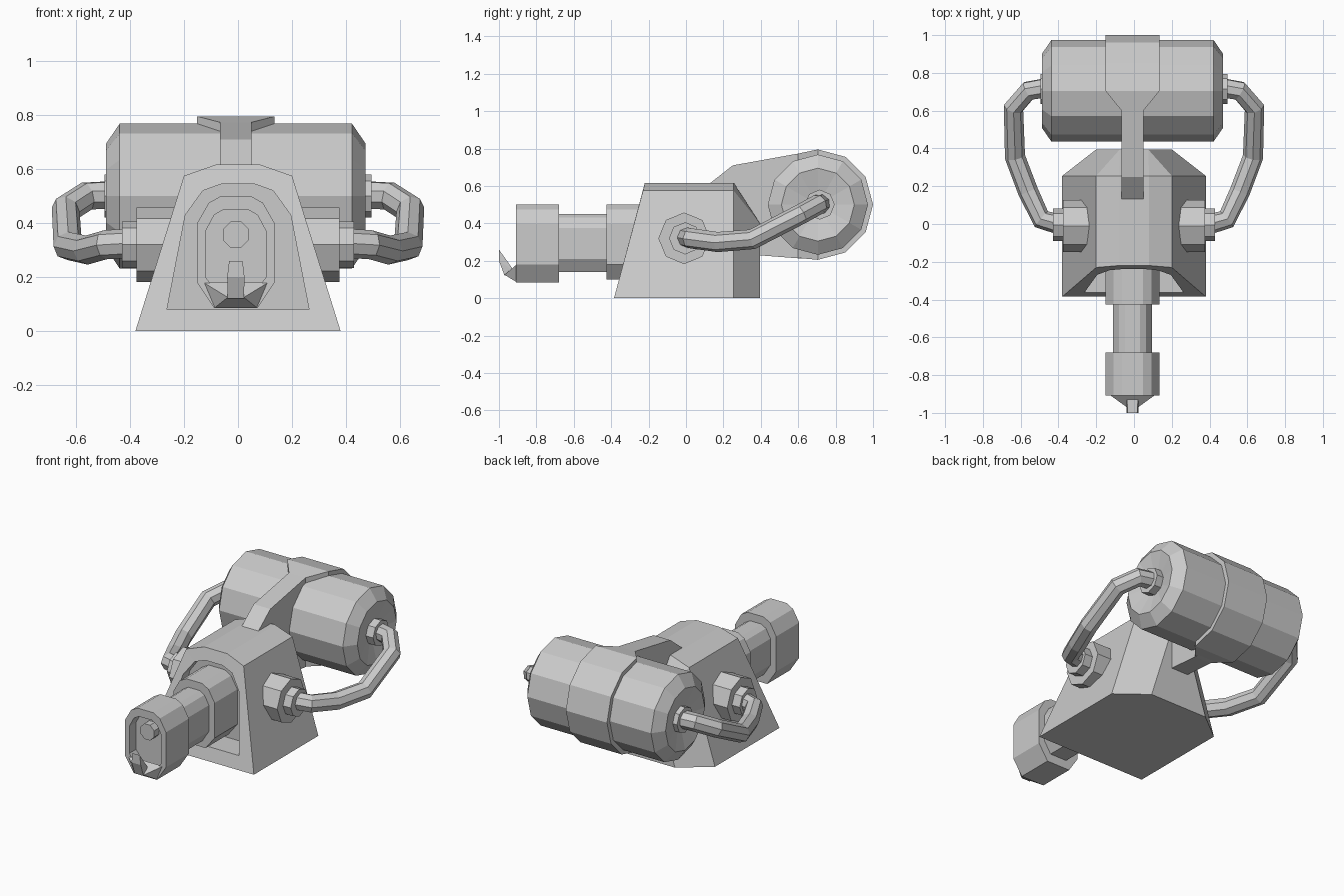
import bpy, bmesh, math
from mathutils import Vector

cube = bpy.data.objects.get("Cube")
if cube:
    bpy.data.objects.remove(cube)

grey = bpy.data.materials.new("plain grey")
grey.use_nodes = True
GREY = (0.6, 0.6, 0.6, 1)
grey.diffuse_color = GREY
grey.node_tree.nodes["Principled BSDF"].inputs["Base Color"].default_value = GREY


def finish(name, bm):
    bmesh.ops.recalc_face_normals(bm, faces=bm.faces)
    mesh = bpy.data.meshes.new(name)
    bm.to_mesh(mesh)
    bm.free()
    mesh.materials.append(grey)
    ob = bpy.data.objects.new(name, mesh)
    bpy.context.collection.objects.link(ob)
    return ob


def hull(name, points):
    """Convex solid around the points, with flat areas merged."""
    bm = bmesh.new()
    for p in points:
        bm.verts.new(p)
    res = bmesh.ops.convex_hull(bm, input=bm.verts)
    loose = [g for g in set(res["geom_interior"] + res["geom_unused"]) if isinstance(g, bmesh.types.BMVert)]
    bmesh.ops.delete(bm, geom=loose, context='VERTS')
    bmesh.ops.dissolve_limit(bm, angle_limit=math.radians(2), verts=bm.verts, edges=bm.edges)
    return finish(name, bm)


def loft(name, rings):
    """Skin a list of equal rings and cap both ends."""
    bm = bmesh.new()
    loops = [[bm.verts.new(p) for p in ring] for ring in rings]
    n = len(loops[0])
    for a, b in zip(loops, loops[1:]):
        for i in range(n):
            j = (i + 1) % n
            bm.faces.new((a[i], a[j], b[j], b[i]))
    bm.faces.new(loops[0])
    bm.faces.new(loops[-1])
    return finish(name, bm)


def mirrored(points):
    return [(s * x, y, z) for s in (1, -1) for x, y, z in points]


def outline(half, y, cx=0):
    """Closed ring at depth y from the right half of a front profile."""
    return [(cx + x, y, z) for x, z in half] + [(cx - x, y, z) for x, z in reversed(half)]


def lathe(name, profile, y, z, sides):
    """Turned part along x from (x, radius) pairs."""
    angles = [2 * math.pi * i / sides for i in range(sides)]
    return loft(name, [[(x, y + r * math.cos(a), z + r * math.sin(a)) for a in angles] for x, r in profile])


def cut(ob, cutter):
    mod = ob.modifiers.new("cut", 'BOOLEAN')
    mod.operation = 'DIFFERENCE'
    mod.solver = 'EXACT'
    mod.object = cutter
    bpy.context.view_layer.objects.active = ob
    bpy.ops.object.modifier_apply(modifier=mod.name)
    bpy.data.objects.remove(cutter)


# Main housing with leaning front and chamfered back
housing = hull("housing", mirrored([
    (.38, -.385, 0), (.38, .255, 0), (.2, .395, 0),
    (.2, -.23, .575), (.08, -.22, .617),
    (.2, .255, .575), (.08, .255, .617), (.075, .395, .4)]))
opening = [(.263, .08), (.195, .43), (.13, .52), (.06, .545)]
cut(housing, loft("opening_cutter", [outline(opening, -.6), outline(opening, -.2)]))

# Barrel, collar and head
CX = -.008
wide = [(.08, .085), (.143, .18), (.143, .40), (.1, .475), (.055, .5)]
collar = [(x, max(z, .1)) for x, z in wide]
slim = [(x * .72, .295 + (z - .2925) * .75) for x, z in wide]
loft("collar", [outline(collar, -.425, CX), outline(collar, -.19, CX)])
loft("barrel", [outline(slim, -.7, CX), outline(slim, -.4, CX)])
head = loft("nozzle_head", [outline(wide, -.908, CX), outline(wide, -.68, CX)])
mouth = [(.06, .13), (.112, .2), (.112, .37), (.08, .43), (.045, .45)]
cut(head, loft("mouth_cutter", [outline(mouth, -1.1, CX), outline(mouth, -.84, CX)]))

# Inner pin
pin = [[(CX + .052 * math.cos(k * math.pi / 4 + math.pi / 8), y,
         .357 + .052 * math.sin(k * math.pi / 4 + math.pi / 8)) for k in range(8)] for y in (-.89, -.83)]
loft("nozzle_pin", pin)

# Lower lip with upturned tooth
lip = hull("lower_lip", mirrored([
    (.12, -.905, .18), (.08, -.905, .085), (.09, -.85, .13), (.03, -.97, .125), (.03, -.925, .16)]))
tooth = hull("lip_tooth", mirrored([
    (.03, -.97, .12), (.032, -1, .2), (.025, -1, .26), (.03, -.915, .14)]))
lip.location.x = tooth.location.x = CX

# Tank with chamfered rims and dished ends
TY, TZ = .705, .5
half = [(.43, .268), (.48, .195), (.45, .06)]
lathe("tank", [(CX - x, r) for x, r in reversed(half)] + [(CX + x, r) for x, r in half], TY, TZ, 12)

# Tank band: rear half ring, flare and carrying arm
R = .295
ring = [(TY + R * math.cos(a), TZ + R * math.sin(a))
        for a in (math.radians(30 * k - 90) for k in range(7))]
loft("tank_band", [[(CX + s * .143, y, z) for y, z in ring] for s in (-1, 1)])
flare = hull("band_flare", mirrored([
    (.143, TY, TZ + R), (.143, TY, TZ - R), (.058, .6, .773), (.058, .6, .215)]))
flare.location.x = CX
arm_side = [(.11, .6), (.25, .71), (.6, .773), (TY, .78), (TY, .21), (.6, .213), (.38, .23), (.3, .4)]
loft("tank_arm", [[(CX + s * .058, y, z) for y, z in arm_side] for s in (-1, 1)])

# Side hubs, tank nuts and hoses on both sides
hose_path = [(.4, 0, .325), (.49, .025, .32), (.56, .17, .3), (.63, .355, .315),
             (.638, .615, .45), (.56, .705, .5), (.44, .725, .505)]
for side, s in (("left", 1), ("right", -1)):
    lathe(side + "_hub", [(s * .15, .138), (s * .376, .138)], -.01, .32, 8)
    lathe(side + "_hub_nut", [(s * .36, .086), (s * .43, .086)], -.005, .32, 8)
    lathe(side + "_tank_nut", [(s * .43, .08), (s * .494, .08)], .715, .5, 8)
    curve = bpy.data.curves.new(side + "_hose", 'CURVE')
    curve.dimensions = '3D'
    curve.bevel_depth = .054
    curve.bevel_resolution = 2
    curve.use_fill_caps = True
    spline = curve.splines.new('POLY')
    spline.points.add(len(hose_path) - 1)
    for point, (x, y, z) in zip(spline.points, hose_path):
        point.co = (s * x, y, z, 1)
    curve.materials.append(grey)
    hose = bpy.data.objects.new(side + "_hose", curve)
    bpy.context.collection.objects.link(hose)
    bpy.ops.object.select_all(action='DESELECT')
    hose.select_set(True)
    bpy.context.view_layer.objects.active = hose
    bpy.ops.object.convert(target='MESH')
    for poly in hose.data.polygons:
        poly.use_smooth = False
